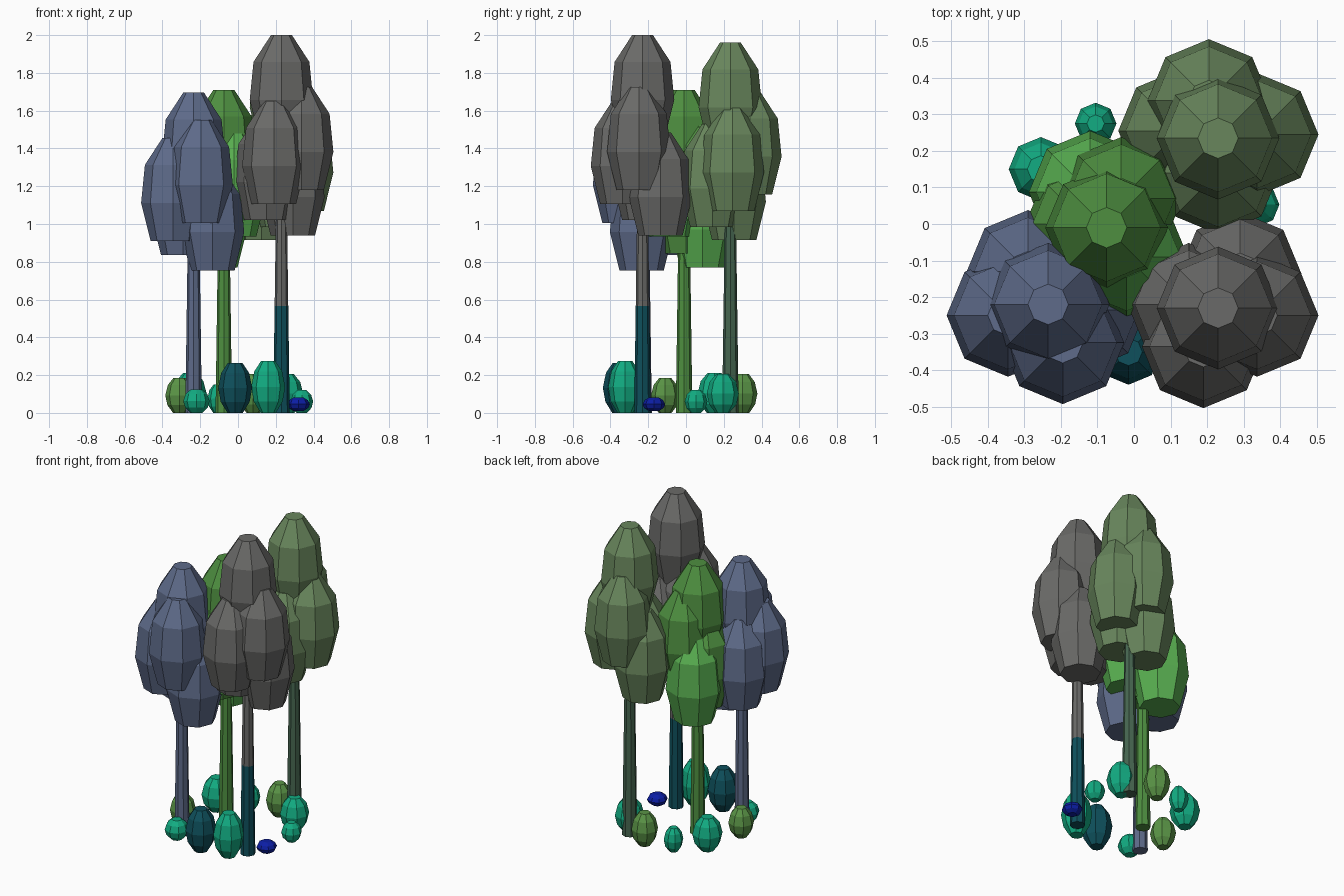
import bpy, bmesh, math

cube = bpy.data.objects.get("Cube")
if cube:
    bpy.data.objects.remove(cube, do_unlink=True)


def material(name, rgb):
    """Flat material from 0-255 display values, stored as linear."""
    col = [((c / 255 + 0.055) / 1.055) ** 2.4 if c > 10 else c / 255 / 12.92 for c in rgb] + [1]
    m = bpy.data.materials.new(name)
    m.use_nodes = True
    m.diffuse_color = col
    m.node_tree.nodes["Principled BSDF"].inputs["Base Color"].default_value = col
    return m


SLATE = material("slate blue", (94, 107, 138))
GRAY = material("warm gray", (106, 106, 104))
GREEN = material("mid green", (78, 143, 64))
BRIGHT = material("bright green", (88, 174, 80))
OLIVE = material("olive green", (104, 134, 92))
DEEP = material("deep teal", (14, 80, 92))
TEAL = material("teal green", (18, 172, 130))
BLUE = material("royal blue", (12, 30, 165))
SAGE = material("dark sage", (70, 102, 80))
LEAF = material("leaf green", (90, 148, 70))

# Profiles as (height fraction, radius fraction)
CROWN = [(0, 0.7), (0.37, 1), (0.74, 0.88), (1, 0.33)]
BUSH = [(0, 0.45), (0.22, 0.85), (0.5, 1), (0.8, 0.82), (1, 0.42)]


def lathe(name, profile, x, y, z, radius, height, mat, sides=8):
    """Faceted solid of revolution with flat end caps."""
    bm = bmesh.new()
    rings = []
    for h, r in profile:
        ring = []
        for i in range(sides):
            a = math.tau * i / sides
            ring.append(bm.verts.new((r * radius * math.cos(a), r * radius * math.sin(a), h * height)))
        rings.append(ring)
    for lo, hi in zip(rings, rings[1:]):
        for i in range(sides):
            j = (i + 1) % sides
            bm.faces.new((lo[i], lo[j], hi[j], hi[i]))
    bm.faces.new(rings[0][::-1])
    bm.faces.new(rings[-1])
    mesh = bpy.data.meshes.new(name)
    bm.to_mesh(mesh)
    bm.free()
    mesh.materials.append(mat)
    ob = bpy.data.objects.new(name, mesh)
    ob.location = (x, y, z)
    bpy.context.collection.objects.link(ob)
    return ob


def trunk_radius(z):
    return 0.044 - 0.014 * z


def trunk(name, x, y, z0, z1, mat):
    lathe(name, [(0, trunk_radius(z0)), (1, trunk_radius(z1))], x, y, z0, 1, z1 - z0, mat)


def crown(name, clumps):
    """Leaf clumps given as (x, y, top height, material)."""
    for i, (x, y, top, mat) in enumerate(clumps):
        lathe(f"{name}_clump_{i + 1}", CROWN, x, y, top - 0.545, 0.168, 0.545, mat)


# Trunks
trunk("slate_tree_trunk", -0.235, -0.225, 0, 1.2, SLATE)
trunk("green_tree_trunk", -0.075, -0.01, 0, 1.2, GREEN)
trunk("olive_tree_trunk", 0.23, 0.235, 0, 1.45, SAGE)
trunk("gray_tree_trunk_base", 0.23, -0.23, 0, 0.565, DEEP)
trunk("gray_tree_trunk", 0.23, -0.23, 0.565, 1.5, GRAY)

# Crowns
crown("slate_tree", [
    (-0.235, -0.22, 1.695, SLATE), (-0.195, -0.325, 1.55, SLATE), (-0.345, -0.25, 1.455, SLATE),
    (-0.29, -0.13, 1.38, SLATE), (-0.135, -0.235, 1.3, SLATE)])
crown("green_tree", [
    (-0.075, -0.01, 1.71, GREEN), (-0.035, 0.07, 1.56, GREEN), (-0.13, 0.0, 1.39, GREEN),
    (-0.02, -0.09, 1.48, BRIGHT), (-0.12, 0.087, 1.315, BRIGHT)])
crown("gray_tree", [
    (0.23, -0.23, 2.0, GRAY), (0.19, -0.336, 1.65, GRAY), (0.337, -0.25, 1.725, GRAY),
    (0.15, -0.22, 1.565, GRAY), (0.29, -0.135, 1.485, GRAY)])
crown("olive_tree", [
    (0.23, 0.235, 1.96, OLIVE), (0.337, 0.245, 1.615, OLIVE), (0.205, 0.338, 1.7, OLIVE),
    (0.125, 0.255, 1.46, OLIVE), (0.23, 0.14, 1.53, OLIVE)])

# Undergrowth: (x, y, radius, height, material)
bushes = [
    (-0.015, -0.35, 0.09, 0.265, DEEP), (0.16, -0.322, 0.09, 0.275, TEAL),
    (-0.22, -0.3, 0.07, 0.125, TEAL), (-0.31, -0.11, 0.075, 0.185, LEAF),
    (-0.255, 0.15, 0.088, 0.21, TEAL), (-0.105, 0.275, 0.057, 0.15, TEAL),
    (0.08, 0.3, 0.078, 0.205, LEAF), (0.26, 0.195, 0.085, 0.205, TEAL),
    (0.338, 0.053, 0.06, 0.12, TEAL)]
for i, (x, y, r, h, mat) in enumerate(bushes):
    lathe(f"bush_{i + 1}", BUSH, x, y, 0, r, h, mat)
lathe("blue_bush", BUSH, 0.32, -0.17, 0.01, 0.06, 0.072, BLUE)
